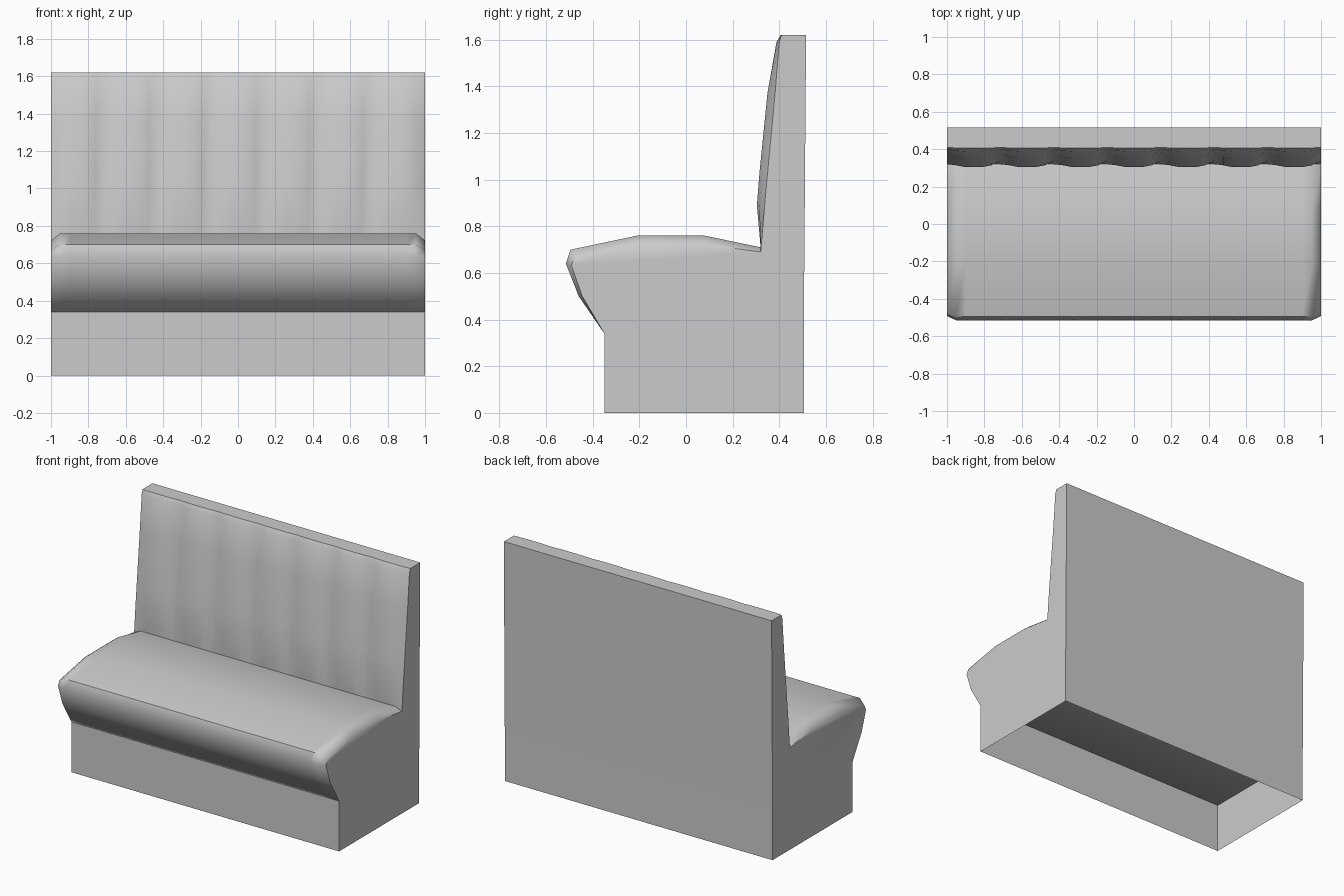
import bpy, bmesh, math

if "Cube" in bpy.data.objects:
    bpy.data.objects.remove(bpy.data.objects["Cube"])

TUFTS = 7
# (fraction across one tuft, padding amount)
TUFT_SHAPE = [(0.0, 0.0), (0.17, 0.7), (0.35, 1.0), (0.65, 1.0), (0.83, 0.7)]

# Side profiles (y, z) of the seat cushion: full, and tucked in at the ends
SEAT_MID = [(-0.35, 0.34), (-0.46, 0.50), (-0.515, 0.64), (-0.495, 0.70),
            (-0.21, 0.76), (0.08, 0.76), (0.32, 0.71)]
SEAT_END = [(-0.35, 0.34), (-0.445, 0.50), (-0.492, 0.635), (-0.475, 0.67),
            (-0.20, 0.722), (0.08, 0.722), (0.32, 0.69)]
# Backrest front: (seam y, z, how far the padding bulges forward)
BACK = [(0.337, 0.89, 0.033), (0.350, 1.03, 0.035), (0.382, 1.37, 0.033),
        (0.400, 1.59, 0.012), (0.410, 1.62, 0.005)]
REAR = [(0.515, 1.62), (0.505, 0.34)]


def finish(bm, name, angle):
    bmesh.ops.recalc_face_normals(bm, faces=bm.faces[:])
    mesh = bpy.data.meshes.new(name)
    bm.to_mesh(mesh)
    bm.free()
    obj = bpy.data.objects.new(name, mesh)
    bpy.context.collection.objects.link(obj)
    bpy.ops.object.select_all(action='DESELECT')
    obj.select_set(True)
    bpy.context.view_layer.objects.active = obj
    bpy.ops.object.shade_smooth_by_angle(angle=math.radians(angle))
    return obj


def section(bm, x, pad):
    seat = SEAT_END if abs(x) > 0.99 else SEAT_MID
    back = [(y - pad * bulge, z) for y, z, bulge in BACK]
    return [bm.verts.new((x, y, z)) for y, z in seat + back + REAR]


# Upholstered seat and channelled backrest, lofted along x
bm = bmesh.new()
columns = [(-1 + 2 * (i + f) / TUFTS, pad)
           for i in range(TUFTS) for f, pad in TUFT_SHAPE] + [(1.0, 0.0)]
rings = [section(bm, x, pad) for x, pad in columns]
for a, b in zip(rings, rings[1:]):
    n = len(a)
    for j in range(n):
        k = (j + 1) % n
        bm.faces.new((a[j], a[k], b[k], b[j]))
bm.faces.new(rings[0])
bm.faces.new(rings[-1])
finish(bm, "seat_and_backrest", 58)

# Plinth: four walls, open underneath
bm = bmesh.new()
corners = [(-1, -0.35), (1, -0.35), (1, 0.505), (-1, 0.505)]
low = [bm.verts.new((x, y, 0)) for x, y in corners]
high = [bm.verts.new((x, y, 0.34)) for x, y in corners]
for i in range(4):
    j = (i + 1) % 4
    bm.faces.new((low[i], low[j], high[j], high[i]))
finish(bm, "plinth", 30)
